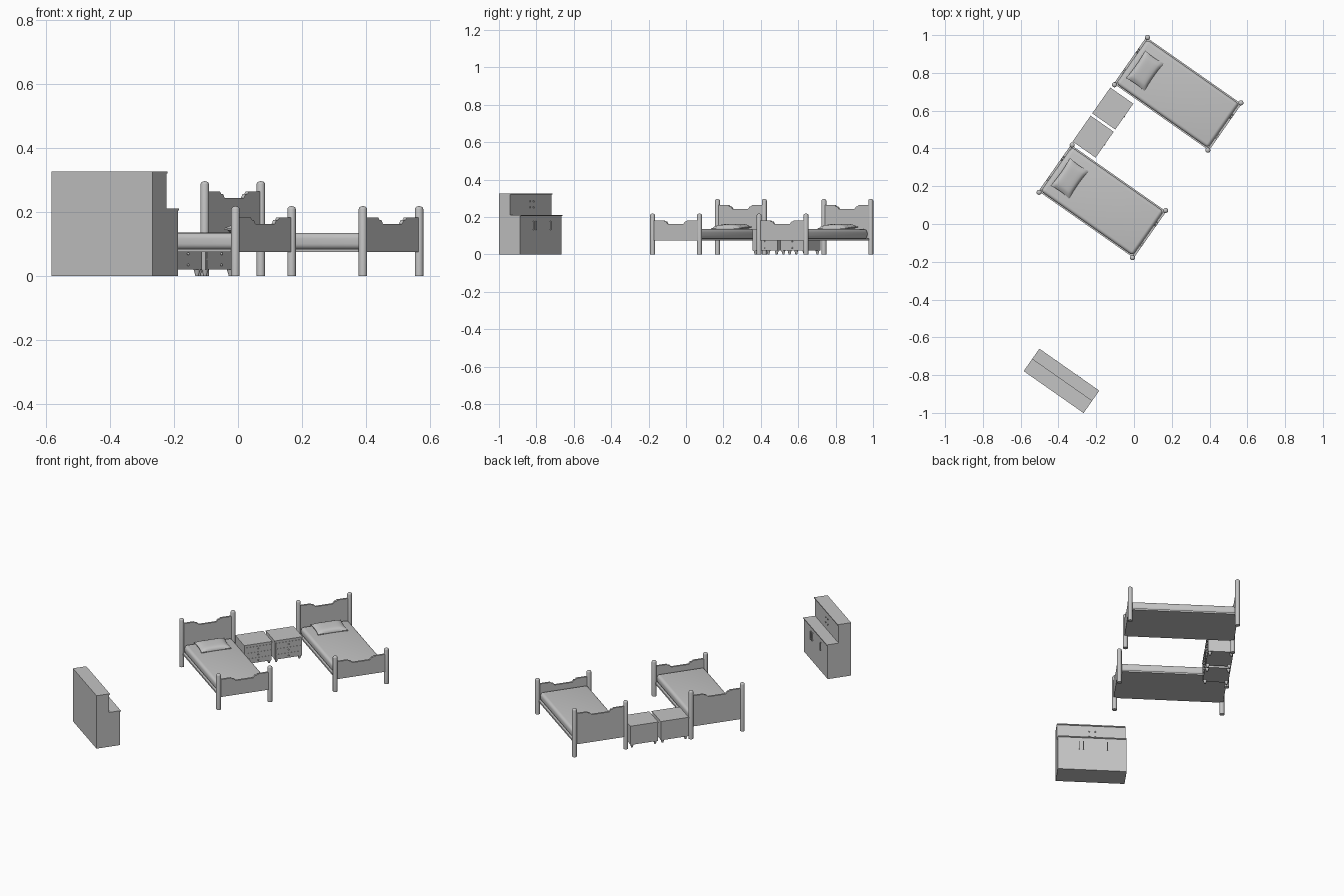
import bpy, bmesh, math
from mathutils import Matrix, Vector

cube = bpy.data.objects.get("Cube")
if cube:
    bpy.data.objects.remove(cube, do_unlink=True)

grey = bpy.data.materials.new("plain grey")
grey.use_nodes = True
COLOUR = (0.55, 0.55, 0.55, 1)
grey.diffuse_color = COLOUR
grey.node_tree.nodes["Principled BSDF"].inputs["Base Color"].default_value = COLOUR

TURN = Matrix.Rotation(math.radians(-35), 4, 'Z')


def frame(x, y, along=0, across=0):
    return Matrix.Translation((x, y, 0)) @ TURN @ Matrix.Translation((along, across, 0))


def finish(name, bm, place, smooth=False):
    bmesh.ops.recalc_face_normals(bm, faces=bm.faces)
    mesh = bpy.data.meshes.new(name)
    bm.to_mesh(mesh)
    bm.free()
    mesh.transform(place)
    mesh.materials.append(grey)
    obj = bpy.data.objects.new(name, mesh)
    bpy.context.collection.objects.link(obj)
    if smooth:
        bpy.ops.object.select_all(action='DESELECT')
        obj.select_set(True)
        bpy.context.view_layer.objects.active = obj
        bpy.ops.object.shade_smooth_by_angle(angle=math.radians(40))
    return obj


def box(name, place, low, high, round_by=0):
    low, high = Vector(low), Vector(high)
    bm = bmesh.new()
    bmesh.ops.create_cube(bm, size=1)
    bmesh.ops.scale(bm, vec=high - low, verts=bm.verts)
    bmesh.ops.translate(bm, vec=(low + high) / 2, verts=bm.verts)
    if round_by:
        bmesh.ops.bevel(bm, geom=bm.edges[:], offset=round_by, segments=5,
                        profile=0.5, affect='EDGES')
    return finish(name, bm, place, bool(round_by))


def lathe(name, place, profile, sides=16):
    # Revolve a (radius, height) profile around z
    bm = bmesh.new()
    verts = [bm.verts.new((r, 0, z)) for r, z in profile]
    edges = [bm.edges.new(pair) for pair in zip(verts, verts[1:])]
    bmesh.ops.spin(bm, geom=verts + edges, cent=(0, 0, 0), axis=(0, 0, 1),
                   angle=math.tau, steps=sides)
    bmesh.ops.remove_doubles(bm, verts=bm.verts, dist=0.0001)
    return finish(name, bm, place, True)


def knob(name, place, x, y, z, r=0.004):
    bm = bmesh.new()
    bmesh.ops.create_uvsphere(bm, u_segments=10, v_segments=6, radius=r)
    finish(name, bm, place @ Matrix.Translation((x, y, z)), True)


def end_board(name, place, x, top):
    # Board with a dipped centre in its top edge
    w, dip, low = 0.152, 0.02, 0.075
    half = [(w, low), (w, top), (0.078, top), (0.071, top - 0.007),
            (0.062, top - 0.007), (0.052, top - dip)]
    outline = half + [(-y, z) for y, z in reversed(half)]
    bm = bmesh.new()
    face = bm.faces.new([bm.verts.new((x - 0.006, y, z)) for y, z in outline])
    out = bmesh.ops.extrude_face_region(bm, geom=[face])
    bmesh.ops.translate(bm, vec=(0.012, 0, 0),
                        verts=[g for g in out["geom"] if isinstance(g, bmesh.types.BMVert)])
    finish(name, bm, place)


def pillow(name, place):
    bm = bmesh.new()
    bmesh.ops.create_cube(bm, size=2)
    bmesh.ops.subdivide_edges(bm, edges=bm.edges[:], cuts=11, use_grid_fill=True)
    for v in bm.verts:
        x, y, z = v.co
        puff = 0.12 + 0.88 * math.sqrt((1 - x ** 4) * (1 - y ** 4))
        pinch_x, pinch_y = 1 - 0.08 * (1 - y * y), 1 - 0.06 * (1 - x * x)
        v.co = (x * 0.06 * pinch_x, y * 0.09 * pinch_y, z * 0.019 * puff)
    finish(name, bm, place @ Matrix.Translation((-0.212, 0, 0.143))
           @ Matrix.Rotation(math.radians(5), 4, 'Y'), True)


def post_profile(h, r=0.0135):
    dome = [(r * math.cos(a), h - r * 0.7 + r * 0.7 * math.sin(a))
            for a in (math.pi / 2 * i / 4 for i in range(4))]
    return [(0, 0), (r, 0)] + dome + [(0, h)]


def bed(label, place):
    for end, x, post_h, board_h in (("head", -0.302, 0.297, 0.264), ("foot", 0.302, 0.219, 0.183)):
        for side, y in (("left", 0.153), ("right", -0.153)):
            lathe(f"{label}_{end}_{side}_post", place @ Matrix.Translation((x, y, 0)),
                  post_profile(post_h))
        end_board(f"{label}_{end}board", place, x, board_h)
    box(f"{label}_base", place, (-0.3, -0.15, 0.075), (0.3, 0.15, 0.085))
    box(f"{label}_mattress", place, (-0.296, -0.143, 0.083), (0.296, 0.143, 0.135), 0.018)
    pillow(f"{label}_pillow", place)


def nightstand(label, place):
    # Cabinet faces local +x
    box(f"{label}_body", place, (-0.072, -0.081, 0.02), (0.071, 0.081, 0.131))
    box(f"{label}_top", place, (-0.074, -0.0835, 0.131), (0.075, 0.0835, 0.137))
    for i in range(3):
        z = 0.035 + i * 0.035
        box(f"{label}_drawer", place, (0.07, -0.076, z - 0.015), (0.0725, 0.076, z + 0.015))
        knob(f"{label}_knob", place, 0.075, 0, z)
    for x in (-0.06, 0.06):
        for y in (-0.069, 0.069):
            lathe(f"{label}_foot", place @ Matrix.Translation((x, y, 0)),
                  [(0, 0), (0.005, 0), (0.007, 0.008), (0.011, 0.021), (0, 0.021)], 10)


def sideboard(place):
    # Lower cupboard with a shallow hutch at the back, facing local +y
    w, back = 0.1935, -0.0725
    box("sideboard_base", place, (-w, back, 0), (w, 0.067, 0.206))
    box("sideboard_counter", place, (-w, back, 0.206), (w, 0.0725, 0.212))
    box("sideboard_hutch", place, (-w, back, 0.212), (w, 0.002, 0.321))
    box("sideboard_top", place, (-w, back, 0.321), (w, 0.0075, 0.327))
    for x in (0.074, 0.05, -0.085):
        box("door_handle", place, (x - 0.002, 0.071, 0.13), (x + 0.002, 0.075, 0.18))
        for z in (0.133, 0.177):
            box("handle_mount", place, (x - 0.002, 0.066, z - 0.003), (x + 0.002, 0.072, z + 0.003))
    for x in (0.012, -0.022):
        for z in (0.252, 0.284):
            knob("hutch_knob", place, x, 0.004, z)


CENTRE = (-0.1675, 0.12)
bed("near_bed", frame(*CENTRE))
bed("far_bed", frame(*CENTRE, across=0.695))
nightstand("near_nightstand", frame(*CENTRE, -0.237, 0.2525))
nightstand("far_nightstand", frame(*CENTRE, -0.237, 0.434))
sideboard(frame(-0.384, -0.8305))
